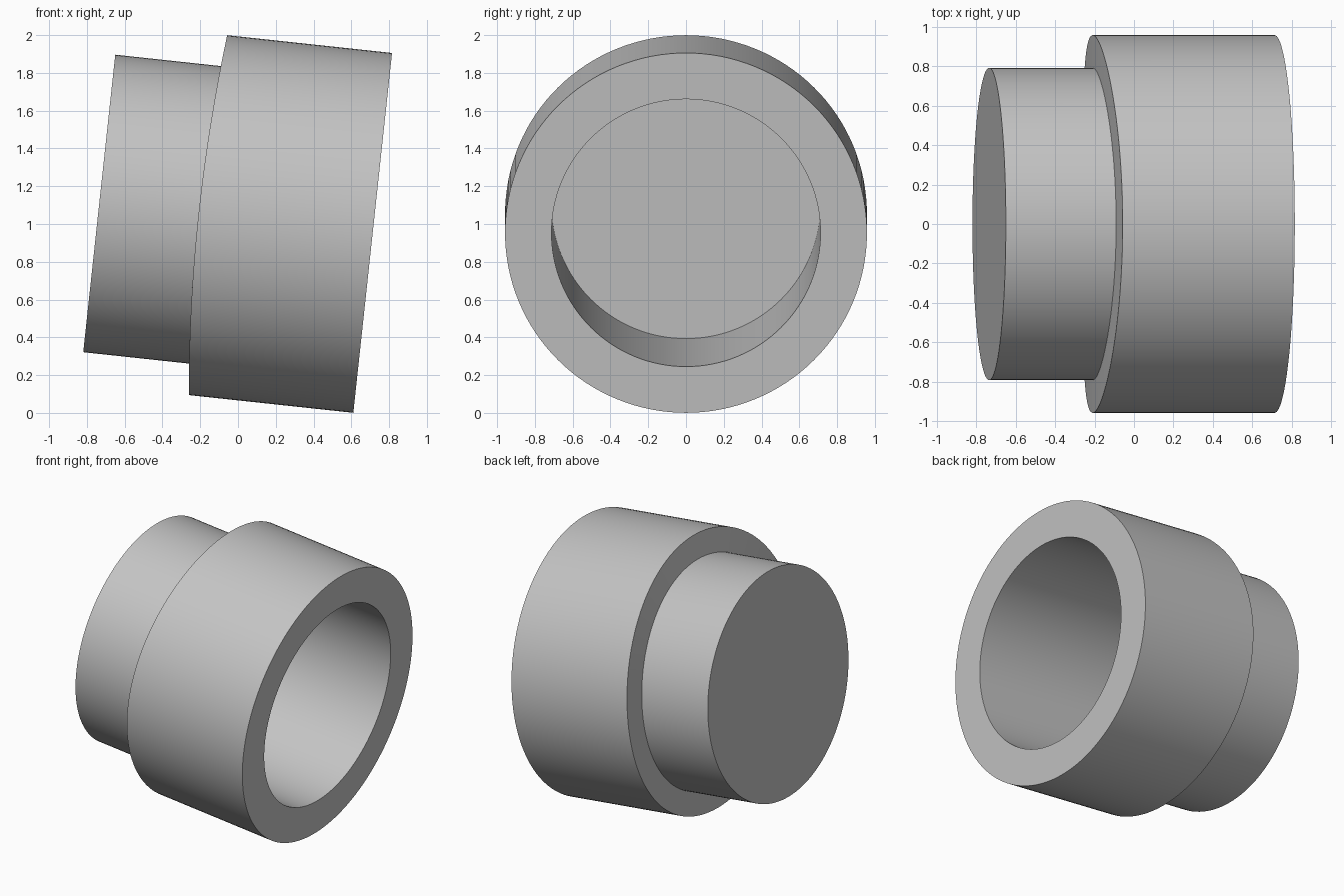
import bpy
import bmesh
import math
from mathutils import Vector

if "Cube" in bpy.data.objects:
    bpy.data.objects.remove(bpy.data.objects["Cube"], do_unlink=True)

SEGMENTS = 128
TILT = math.atan2(0.205, 1.905)
AXIS = Vector((math.cos(TILT), 0, -math.sin(TILT)))
UP = Vector((math.sin(TILT), 0, math.cos(TILT)))
SIDE = Vector((0, 1, 0))
MOUTH = Vector((0.713, 0, 0.953))  # centre of the open end


def shoulder_x(z):
    """Gently bowed shoulder surface, straight along y."""
    return -0.26 + (z - 0.1) ** 2 / 17.8


def add_ring(bm, radius, depth=None):
    """Ring at a depth behind the mouth, or on the shoulder if none is given."""
    ring = []
    for i in range(SEGMENTS):
        a = math.tau * i / SEGMENTS
        p = MOUTH + radius * (math.cos(a) * UP + math.sin(a) * SIDE)
        if depth is not None:
            p -= depth * AXIS
        else:
            for _ in range(5):
                p += AXIS * (shoulder_x(p.z) - p.x) / AXIS.x
        ring.append(bm.verts.new(p))
    return ring


bm = bmesh.new()

# Bore floor, bore mouth, wide body, shoulder, narrow spigot
rings = [add_ring(bm, r, d) for r, d in (
    (0.712, 1.385), (0.712, 0), (0.958, 0), (0.958, None),
    (0.792, None), (0.792, 1.456))]
for a, b in zip(rings, rings[1:]):
    for i in range(SEGMENTS):
        j = (i + 1) % SEGMENTS
        bm.faces.new((a[i], a[j], b[j], b[i]))

# Bore floor and closed end
bm.faces.new(rings[0])
bm.faces.new(rings[-1])
bmesh.ops.recalc_face_normals(bm, faces=bm.faces[:])

mesh = bpy.data.meshes.new("stepped_cap")
bm.to_mesh(mesh)
bm.free()
cap = bpy.data.objects.new("stepped_cap", mesh)
bpy.context.collection.objects.link(cap)

# Plain grey
grey = bpy.data.materials.new("grey")
grey.use_nodes = True
colour = (0.55, 0.55, 0.55, 1)
grey.diffuse_color = colour
grey.node_tree.nodes["Principled BSDF"].inputs["Base Color"].default_value = colour
mesh.materials.append(grey)

# Smooth walls with sharp rims
bpy.ops.object.select_all(action="DESELECT")
cap.select_set(True)
bpy.context.view_layer.objects.active = cap
bpy.ops.object.shade_smooth_by_angle(angle=math.radians(30))
